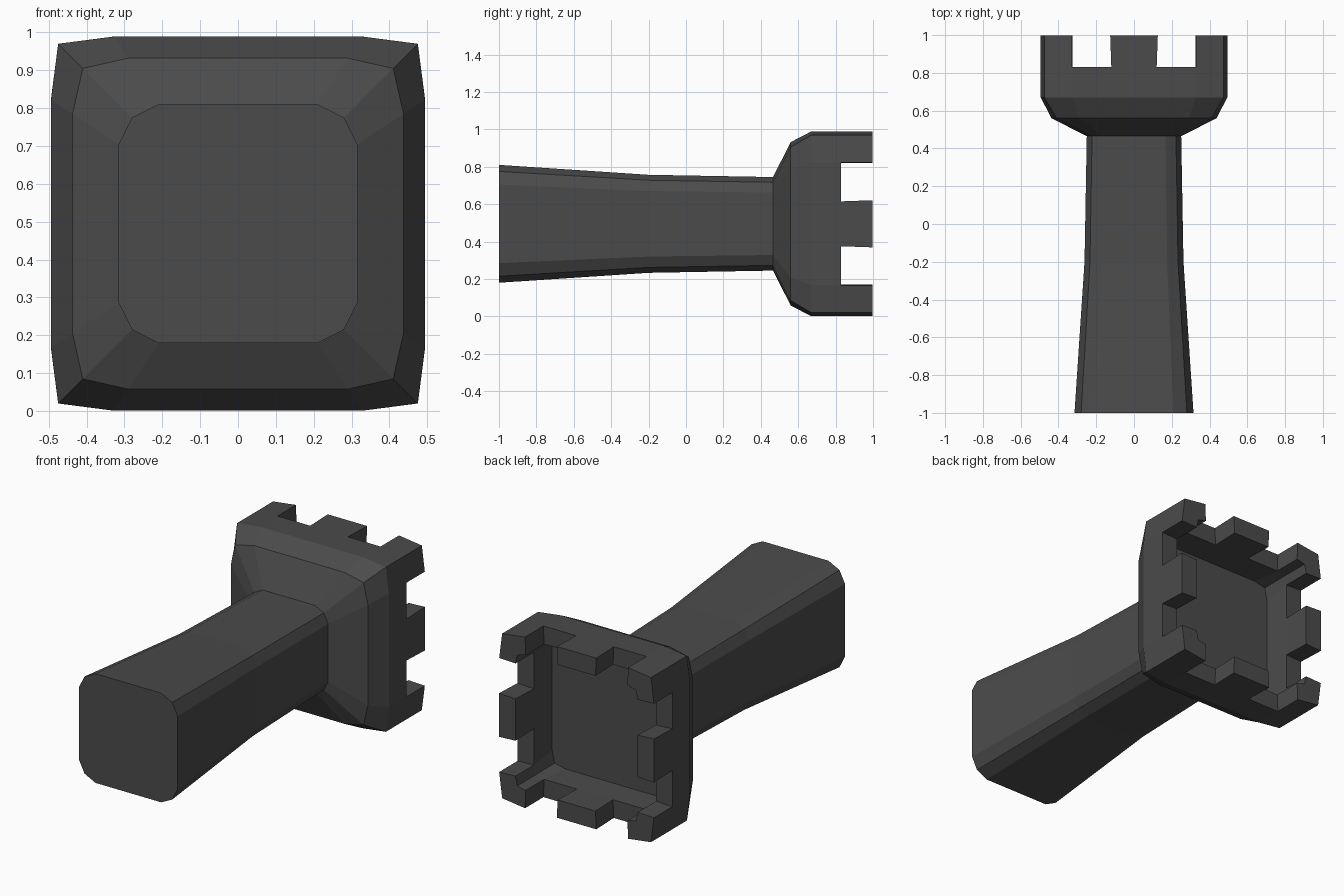
import bpy, bmesh

if "Cube" in bpy.data.objects:
    bpy.data.objects.remove(bpy.data.objects["Cube"])

CZ = 0.495          # height of the tower's axis

bm = bmesh.new()


def ring(y, h, c, d, m=0.12):
    """Rounded square: half width h, side ends at c, corner at d, mid merlon half m."""
    pts = []
    for k in range(4):
        for u, v in ((h, -m), (h, m), (h, c), (d, d), (c, h)):
            for _ in range(k):
                u, v = -v, u
            pts.append(bm.verts.new((u, y, CZ + v)))
    return pts


def bridge(a, b):
    n = len(a)
    return [bm.faces.new((a[i], a[(i + 1) % n], b[(i + 1) % n], b[i])) for i in range(n)]


# Shaft and flared head, front to back
outer = [ring(*r) for r in (
    (-1.00, 0.315, 0.21, 0.28),
    (-0.20, 0.262, 0.175, 0.233),
    (0.465, 0.25, 0.167, 0.222),
    (0.56, 0.437, 0.29, 0.41),
    (0.67, 0.494, 0.327, 0.475),
    (0.83, 0.494, 0.329, 0.475))]
for a, b in zip(outer, outer[1:]):
    bridge(a, b)
bm.faces.new(outer[0])

# Rim and recessed floor
inner = ring(0.83, 0.39, 0.325, 0.378, 0.115)
floor = ring(0.67, 0.385, 0.30, 0.37, 0.115)
rim = bridge(outer[-1], inner)
bridge(inner, floor)
bm.faces.new(floor)

# Battlements: one per side middle and one per corner
merlons = [f for i, f in enumerate(rim) if i % 5 in (0, 2, 3)]
res = bmesh.ops.extrude_face_region(bm, geom=merlons)
top = [g for g in res["geom"] if isinstance(g, bmesh.types.BMVert)]
bmesh.ops.translate(bm, verts=top, vec=(0, 0.168, 0))
bmesh.ops.delete(bm, geom=[f for f in merlons if f.is_valid], context='FACES_ONLY')
for v in top:
    # middle merlons widen slightly towards the top
    if abs(v.co.x) < 0.15:
        v.co.x *= 1.05
    elif abs(v.co.z - CZ) < 0.15:
        v.co.z = CZ + (v.co.z - CZ) * 1.05
    v.co.y = min(v.co.y, 1.0)

bmesh.ops.recalc_face_normals(bm, faces=bm.faces)
mesh = bpy.data.meshes.new("tower")
bm.to_mesh(mesh)
bm.free()
tower = bpy.data.objects.new("tower", mesh)
bpy.context.collection.objects.link(tower)

# Dark grey colour
mat = bpy.data.materials.new("dark_grey")
mat.diffuse_color = (0.07, 0.07, 0.07, 1)
mat.use_nodes = True
mat.node_tree.nodes["Principled BSDF"].inputs["Base Color"].default_value = mat.diffuse_color
mesh.materials.append(mat)
